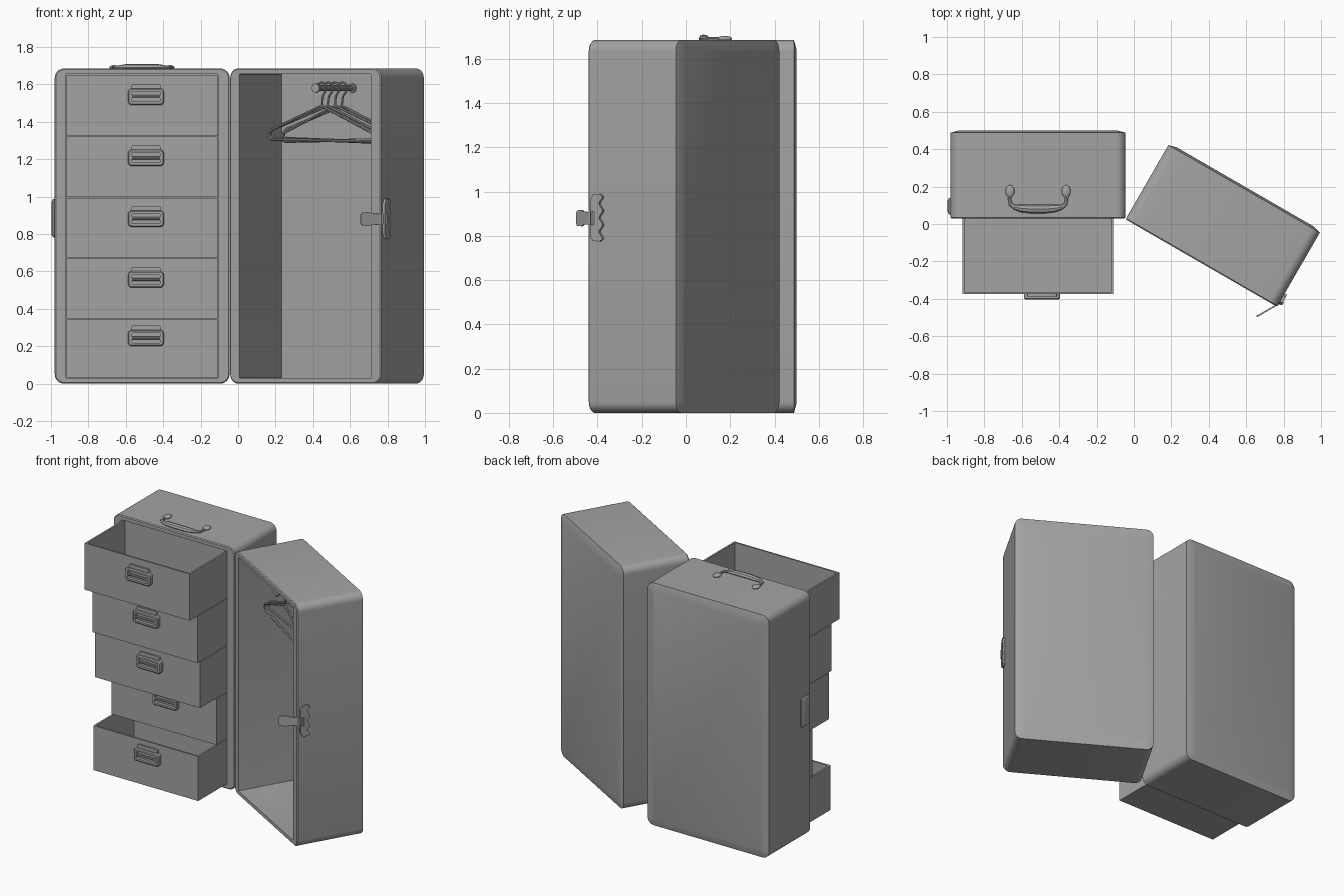
import bpy, bmesh
from math import sin, cos, pi, radians
from mathutils import Matrix, Vector

cube = bpy.data.objects.get("Cube")
if cube:
    bpy.data.objects.remove(cube, do_unlink=True)

grey = bpy.data.materials.new("mid_grey")
grey.use_nodes = True
colour = (0.37, 0.37, 0.37, 1)
grey.diffuse_color = colour
grey.node_tree.nodes["Principled BSDF"].inputs["Base Color"].default_value = colour

# Local frames of the two trunk halves: x across, y from opening to back
LEFT_X, HEIGHT, WIDTH = -0.98, 1.685, 0.935
drawer_half = Matrix.Translation((LEFT_X, 0.03, 0))
hanging_half = Matrix.Translation((-0.045, 0.025, 0)) @ Matrix.Rotation(radians(-30), 4, 'Z')


def finish(obj, matrix):
    bpy.ops.object.select_all(action='DESELECT')
    obj.select_set(True)
    bpy.context.view_layer.objects.active = obj
    if obj.type == 'CURVE':
        bpy.ops.object.convert(target='MESH')
        obj = bpy.context.view_layer.objects.active
    obj.data.materials.clear()
    obj.data.materials.append(grey)
    bpy.ops.object.shade_smooth_by_angle(angle=radians(35))
    obj.matrix_world = matrix
    return obj


def loft(name, rings, matrix=Matrix()):
    """Skin equal-length point rings in order and cap both ends."""
    bm = bmesh.new()
    loops = [[bm.verts.new(p) for p in ring] for ring in rings]
    n = len(loops[0])
    for a, b in zip(loops, loops[1:]):
        for i in range(n):
            j = (i + 1) % n
            bm.faces.new((a[i], a[j], b[j], b[i]))
    bm.faces.new(loops[0][::-1])
    bm.faces.new(loops[-1])
    bmesh.ops.recalc_face_normals(bm, faces=bm.faces)
    mesh = bpy.data.meshes.new(name)
    bm.to_mesh(mesh)
    bm.free()
    obj = bpy.data.objects.new(name, mesh)
    bpy.context.collection.objects.link(obj)
    return finish(obj, matrix)


def round_rect(x0, x1, z0, z1, y, r, n=6):
    """Rounded rectangle ring facing along y."""
    ring = []
    corners = ((x1 - r, z1 - r), (x0 + r, z1 - r), (x0 + r, z0 + r), (x1 - r, z0 + r))
    for k, (cx, cz) in enumerate(corners):
        for i in range(n + 1):
            a = (k + i / n) * pi / 2
            ring.append((cx + r * cos(a), y, cz + r * sin(a)))
    return ring


def rect(x0, x1, y0, y1, z):
    return [(x0, y0, z), (x1, y0, z), (x1, y1, z), (x0, y1, z)]


def tube(name, points, radius, matrix=Matrix(), scales=None, cyclic=False):
    curve = bpy.data.curves.new(name, 'CURVE')
    curve.dimensions = '3D'
    curve.bevel_depth = radius
    curve.bevel_resolution = 2
    curve.use_fill_caps = True
    spline = curve.splines.new('POLY')
    spline.points.add(len(points) - 1)
    spline.use_cyclic_u = cyclic
    for i, p in enumerate(points):
        spline.points[i].co = (*p, 1)
        spline.points[i].radius = scales[i] if scales else 1
    obj = bpy.data.objects.new(name, curve)
    bpy.context.collection.objects.link(obj)
    return finish(obj, matrix)


def prism(name, outline, thickness, matrix):
    """Flat plate: outline in local x and z, thickness along y."""
    return loft(name, [[(x, y, z) for x, z in outline] for y in (0, thickness)], matrix)


# Trunk shells with open front, rounded long edges and slightly raised back
def shell(name, matrix):
    def outer(inset, y, r):
        return round_rect(inset, WIDTH - inset, inset, HEIGHT - inset, y, r)

    def inner(y):
        return round_rect(0.06, 0.873, 0.03, 1.655, y, 0.004)

    loft(name, [inner(0.45), inner(0), outer(0.006, 0, 0.044), outer(0, 0.006, 0.05),
                outer(0, 0.458, 0.05), outer(0.045, 0.47, 0.02)], matrix)


shell("drawer_shell", drawer_half)
shell("hanging_shell", hanging_half)


# Drawers: open-topped boxes pulled out by different amounts
def drawer(index, low, high, front):
    x0, x1, back, t = -0.917, -0.11, front + 0.44, 0.012
    low, high = low + 0.002, high - 0.002
    inside = (x0 + t, x1 - t, front + t, back - t)
    loft(f"drawer_{index}", [rect(x0, x1, front, back, low), rect(x0, x1, front, back, high),
                             rect(*inside, high), rect(*inside, low + t)])
    # Pull: raised frame, grip bar and label tab above
    z, w = low + 0.21, 0.096
    pull = Matrix.Translation((-0.492, front, z))
    loft(f"pull_frame_{index}",
         [round_rect(-w, w, -0.044, 0.044, 0, 0.02),
          round_rect(-w, w, -0.044, 0.044, -0.022, 0.02),
          round_rect(-w + 0.006, w - 0.006, -0.038, 0.038, -0.028, 0.016),
          round_rect(-0.076, 0.076, -0.026, 0.026, -0.028, 0.006),
          round_rect(-0.076, 0.076, -0.026, 0.026, -0.008, 0.006)], pull)
    tube(f"pull_bar_{index}", [(-0.076, -0.02, 0), (0.076, -0.02, 0)], 0.008, pull)
    loft(f"pull_tab_{index}", [round_rect(-0.077, 0.077, 0.03, 0.067, y, 0.008)
                               for y in (0, -0.012)], pull)


levels = (0.032, 0.345, 0.67, 0.995, 1.322, 1.65)
fronts = (-0.28, -0.08, -0.26, -0.29, -0.375)
for i, front in enumerate(fronts):
    drawer(i + 1, levels[i], levels[i + 1], front)

# Carrying handle lying on top
arm = [(0.15, 0.185), (0.153, 0.14), (0.147, 0.105), (0.125, 0.09), (0.09, 0.084), (0.04, 0.08)]
path = [(-x, y, 0) for x, y in arm] + [(x, y, 0) for x, y in reversed(arm)]
half = [0.8, 0.8, 0.9, 1.2, 1.9, 2.1]
top = Matrix.Translation((-0.513, 0, HEIGHT + 0.006))
tube("carry_handle", path, 0.011, top @ Matrix.Diagonal((1, 1, 0.8, 1)), half + half[::-1])
for name, x in (("handle_mount_right", -0.15), ("handle_mount_left", 0.15)):
    bpy.ops.mesh.primitive_uv_sphere_add(segments=16, ring_count=8, radius=1)
    mount = bpy.context.object
    mount.name = name
    finish(mount, top @ Matrix.Translation((x, 0.175, 0)) @ Matrix.Diagonal((0.024, 0.034, 0.012, 1)))

# Catch plate on the outer side of the drawer half
side = Matrix.Translation((LEFT_X, 0.095, 0.885)) @ Matrix.Rotation(radians(-90), 4, 'Z')
loft("catch_plate", [round_rect(-0.045, 0.045, -0.103, 0.103, 0, 0.012),
                     round_rect(-0.045, 0.045, -0.103, 0.103, -0.008, 0.012),
                     round_rect(-0.03, 0.03, -0.088, 0.088, -0.017, 0.008)], side)

# Latch on the outer side of the hanging half: wavy plate and swung-out strap
steps = 24
wave = []
for i in range(steps + 1):
    t = i / steps * 2 - 1
    wave.append((0.026 + 0.009 * cos(t * 3 * pi + pi), 0.096 * t))
outline = [(-0.03, -0.08), (-0.015, -0.105), (0.02, -0.107)] + wave
outline += [(0.02, 0.107), (-0.015, 0.105), (-0.03, 0.08)]
plate = hanging_half @ Matrix.Translation((WIDTH, 0.048, 0.882)) @ Matrix.Rotation(radians(90), 4, 'Z')
prism("latch_plate", outline, -0.015, plate)
strap = [(0, -0.026), (0, 0.026), (-0.09, 0.03), (-0.1, 0.037), (-0.142, 0.035),
         (-0.152, 0.02), (-0.152, -0.02), (-0.142, -0.035), (-0.1, -0.037), (-0.09, -0.03)]
hinge = Matrix.Translation((0.79, -0.422, 0.88)) @ Matrix.Rotation(radians(30), 4, 'Z')
prism("latch_strap", strap, 0.008, hinge)
tube("latch_pin", [(0, 0, -0.03), (0, 0, 0.03)], 0.011, hinge)

# Rail running from the back wall towards the opening
RAIL_X, RAIL_Z = 0.5, 1.58
tube("hanger_rail", [(RAIL_X, 0.05, RAIL_Z), (RAIL_X, 0.452, RAIL_Z)], 0.016, hanging_half)
for name, y in (("rail_knob", 0.05), ("rail_socket", 0.435)):
    tube(name, [(RAIL_X, y, RAIL_Z), (RAIL_X, y + 0.016, RAIL_Z)], 0.025, hanging_half)

# Wire hangers, each swung a little differently
hook = [(0.03 * cos(a), 0, 0.03 * sin(a)) for a in [radians(200 - 24 * i) for i in range(10)]]
hook += [(0.005, 0, -0.045), (0, 0, -0.1)]
body = [(0, 0, -0.095), (0.32, 0, -0.23), (0.34, 0, -0.25), (0.335, 0, -0.272), (0.32, 0, -0.28)]
body += [(-x, y, z) for x, y, z in reversed(body[1:])]
for i, (y, turn, tilt) in enumerate(((0.12, -3, 1), (0.19, 4, 2), (0.26, -2, -1), (0.34, 5, 2))):
    pose = (hanging_half @ Matrix.Translation((RAIL_X, y, RAIL_Z))
            @ Matrix.Rotation(radians(turn), 4, 'Z') @ Matrix.Rotation(radians(tilt), 4, 'Y'))
    tube(f"hanger_hook_{i + 1}", hook, 0.006, pose)
    tube(f"hanger_body_{i + 1}", body, 0.008, pose, cyclic=True)
